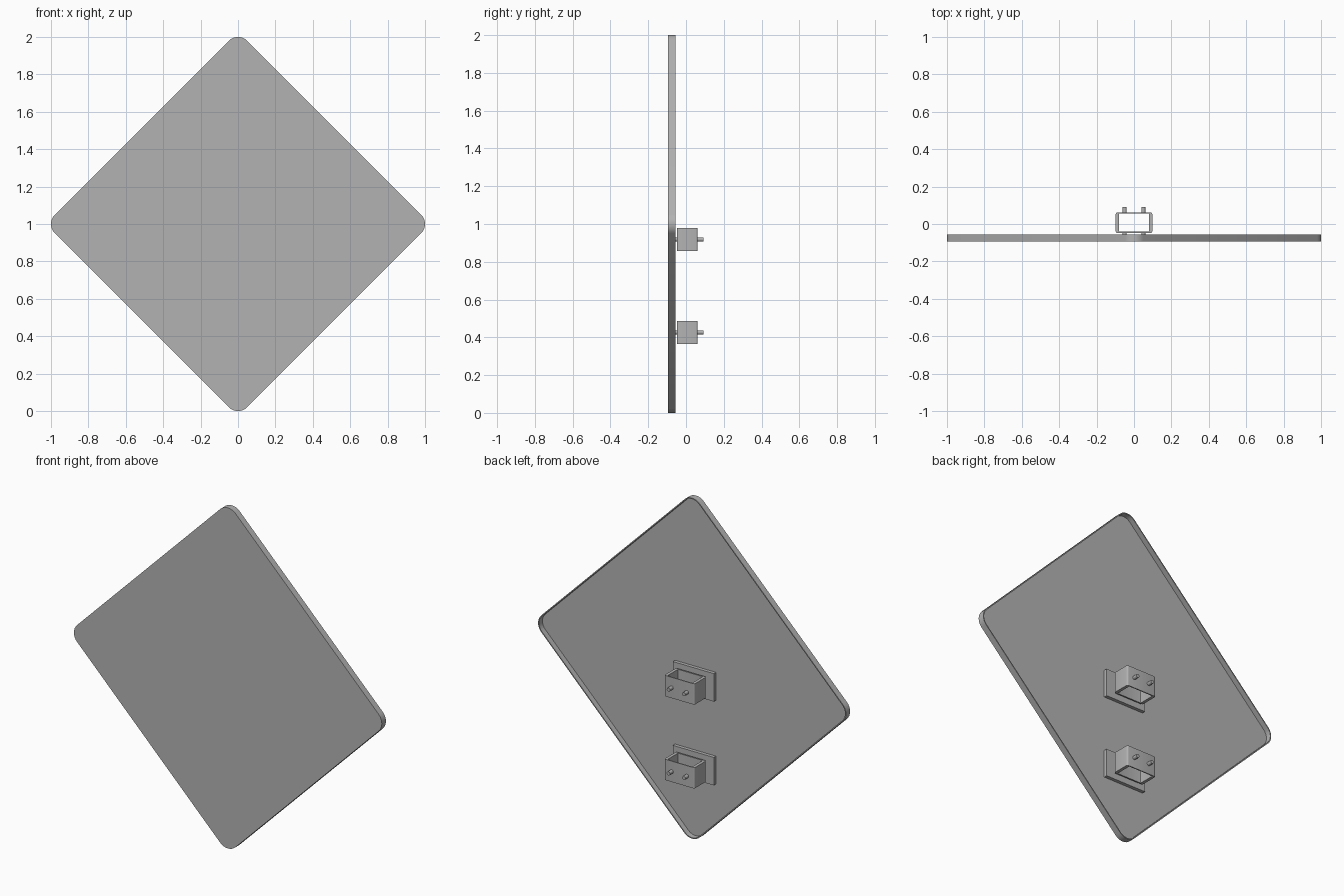
import bpy, bmesh, math

if "Cube" in bpy.data.objects:
    bpy.data.objects.remove(bpy.data.objects["Cube"])

grey = bpy.data.materials.new("metal_grey")
grey.diffuse_color = (0.45, 0.45, 0.45, 1)
grey.use_nodes = True
grey.node_tree.nodes["Principled BSDF"].inputs["Base Color"].default_value = grey.diffuse_color


def add_object(name, bm, angle=30):
    bmesh.ops.recalc_face_normals(bm, faces=bm.faces[:])
    mesh = bpy.data.meshes.new(name)
    bm.to_mesh(mesh)
    bm.free()
    mesh.materials.append(grey)
    ob = bpy.data.objects.new(name, mesh)
    bpy.context.collection.objects.link(ob)
    bpy.ops.object.select_all(action='DESELECT')
    ob.select_set(True)
    bpy.context.view_layer.objects.active = ob
    bpy.ops.object.shade_smooth_by_angle(angle=math.radians(angle))
    return ob


def diamond(reach, radius, steps=8):
    """Rounded diamond outline around (0, 1) in the xz plane."""
    d = reach - radius
    pts = []
    for k in range(4):
        for i in range(steps + 1):
            a = math.radians(90 * k - 45 + 90 * i / steps)
            c = math.radians(90 * k)
            pts.append((d * math.cos(c) + radius * math.cos(a),
                        1 + d * math.sin(c) + radius * math.sin(a)))
    return pts


def rounded_rect(x0, x1, y0, y1, r, steps=4):
    """Rounded rectangle outline in the xy plane."""
    pts = []
    corners = [(x1 - r, y1 - r), (x0 + r, y1 - r), (x0 + r, y0 + r), (x1 - r, y0 + r)]
    for k, (cx, cy) in enumerate(corners):
        for i in range(steps + 1):
            a = math.radians(90 * k + 90 * i / steps)
            pts.append((cx + r * math.cos(a), cy + r * math.sin(a)))
    return pts


def bridge(bm, a, b):
    for i in range(len(a)):
        j = (i + 1) % len(a)
        bm.faces.new((a[i], a[j], b[j], b[i]))


# Sign panel: shallow tray with a thin rim turned to the back
FRONT, FLOOR, BACK, RIM = -0.094, -0.088, -0.056, 0.006
bm = bmesh.new()
outer = diamond(1.0, 0.07)
inner = diamond(1.0 - RIM * math.sqrt(2) + RIM * (math.sqrt(2) - 1), 0.07 - RIM)
rings = [[bm.verts.new((x, y, z)) for x, z in pts]
         for pts, y in ((outer, FRONT), (outer, BACK), (inner, BACK), (inner, FLOOR))]
for a, b in zip(rings, rings[1:]):
    bridge(bm, a, b)
bm.faces.new(rings[0])
bm.faces.new(rings[-1])
add_object("sign_panel", bm)


def box(name, x0, x1, y0, y1, z0, z1):
    bm = bmesh.new()
    bmesh.ops.create_cube(bm, size=1)
    for v in bm.verts:
        v.co = ((x0 + x1) / 2 + v.co.x * (x1 - x0),
                (y0 + y1) / 2 + v.co.y * (y1 - y0),
                (z0 + z1) / 2 + v.co.z * (z1 - z0))
    return add_object(name, bm)


def rod(name, x, z, y0, y1, r=0.011):
    bm = bmesh.new()
    ends = [[bm.verts.new((x + r * math.cos(t * math.tau / 16), y,
                           z + r * math.sin(t * math.tau / 16))) for t in range(16)]
            for y in (y0, y1)]
    bridge(bm, *ends)
    for e in ends:
        bm.faces.new(e)
    return add_object(name, bm)


def sleeve(name, z0, z1):
    """Open tube through which the post passes."""
    bm = bmesh.new()
    out = rounded_rect(-0.098, 0.098, -0.048, 0.062, 0.01)
    inn = rounded_rect(-0.08, 0.08, -0.04, 0.056, 0.002)
    loops = [[bm.verts.new((x, y, z)) for x, y in pts]
             for pts, z in ((out, z0), (out, z1), (inn, z1), (inn, z0))]
    for i in range(4):
        bridge(bm, loops[i], loops[(i + 1) % 4])
    return add_object(name, bm)


# Two mounting brackets: backing plate, sleeve, and bolts on either side of it
for label, z in (("upper", 0.918), ("lower", 0.426)):
    box(label + "_backing_plate", -0.133, 0.133, FLOOR, -0.068, z - 0.082, z + 0.082)
    sleeve(label + "_sleeve", z - 0.061, z + 0.061)
    for side, x in (("left", -0.05), ("right", 0.05)):
        rod(f"{label}_{side}_inner_bolt", x, z, -0.07, -0.042)
        rod(f"{label}_{side}_outer_bolt", x, z, 0.058, 0.092)
